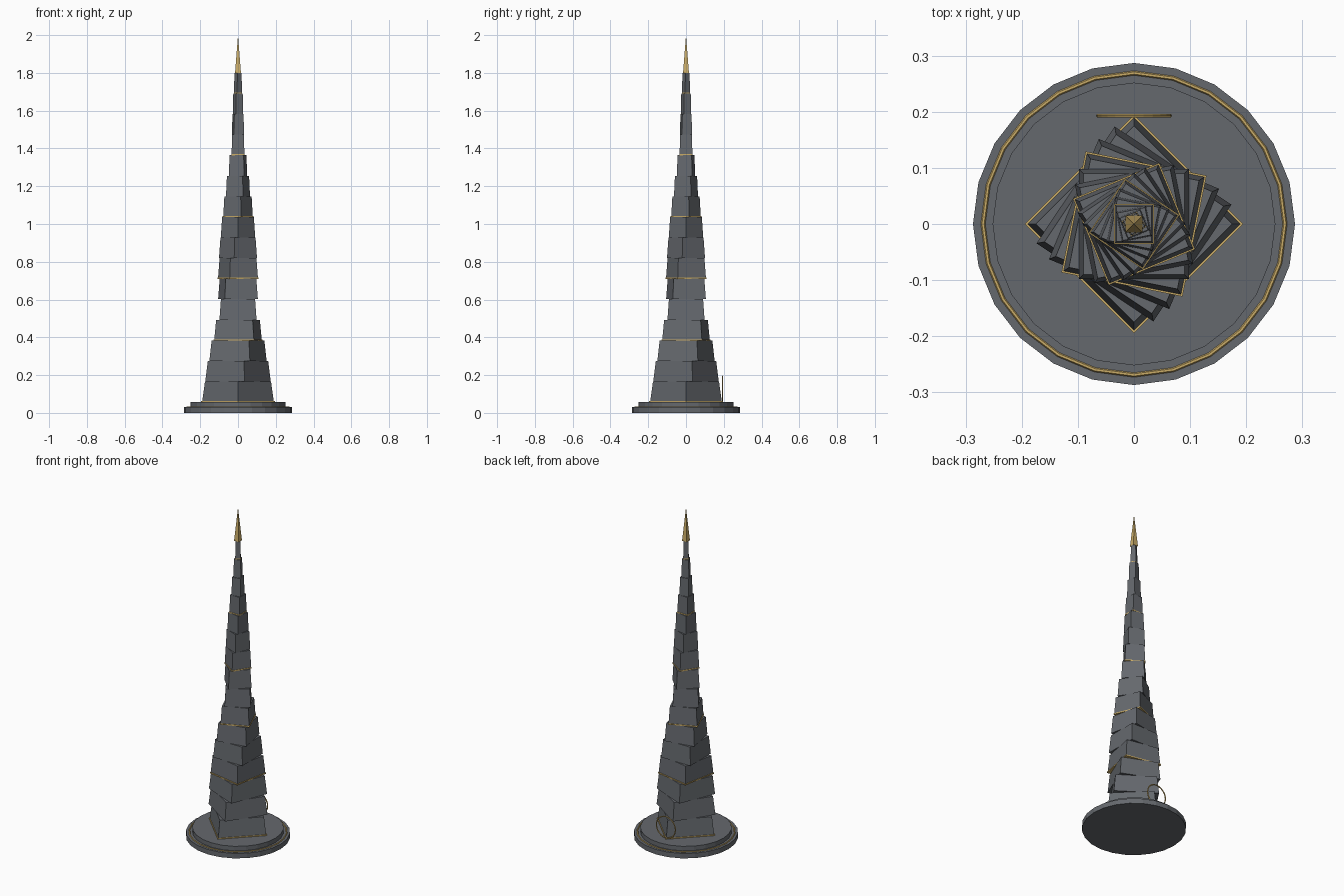
import bpy, math

if "Cube" in bpy.data.objects:
    bpy.data.objects.remove(bpy.data.objects["Cube"])

def material(name, rgb):
    m = bpy.data.materials.new(name)
    m.diffuse_color = (*rgb, 1)
    m.use_nodes = True
    m.node_tree.nodes["Principled BSDF"].inputs["Base Color"].default_value = m.diffuse_color
    return m

STONE = material("dark slate", (0.13, 0.14, 0.155))
GOLD = material("gold", (0.6, 0.42, 0.14))

def frustum(name, sides, r1, r2, z, h, turn, mat):
    """Cone or prism standing on height z, with one corner at angle turn."""
    bpy.ops.mesh.primitive_cone_add(vertices=sides, radius1=r1, radius2=r2, depth=h,
                                    location=(0, 0, z + h / 2),
                                    rotation=(0, 0, math.radians(turn)))
    ob = bpy.context.object
    ob.name = name
    ob.data.materials.append(mat)
    return ob

def ring(name, major, minor, loc, rot, segments):
    bpy.ops.mesh.primitive_torus_add(major_radius=major, minor_radius=minor,
                                     major_segments=segments, minor_segments=6,
                                     location=loc, rotation=rot)
    ob = bpy.context.object
    ob.name = name
    ob.data.materials.append(GOLD)

# Stepped round base with gold inlay
frustum("base_lower", 24, 0.287, 0.287, 0, 0.03, 0, STONE)
frustum("base_upper", 24, 0.252, 0.252, 0.03, 0.027, 0, STONE)
ring("base_gold_ring", 0.269, 0.004, (0, 0, 0.031), (0, 0, 0), 24)

# Twisting stack of tapered square blocks, gold trim under every third one
COUNT, Z0, Z1 = 16, 0.057, 1.8
STEP = (Z1 - Z0) / COUNT
for i in range(COUNT):
    r = 0.015 + 0.175 * (1 - i / COUNT) ** 1.2
    z, turn = Z0 + i * STEP, i * 180 / COUNT
    frustum(f"tower_block_{i + 1}", 4, r, r * 0.92, z, STEP, turn, STONE)
    if i % 3 == 0:
        t = r * 1.02 + 0.001
        frustum(f"gold_trim_{i // 3 + 1}", 4, t, t, z - 0.001, 0.007, turn, GOLD)

# Gold spire tip
frustum("spire_tip", 4, 0.022, 0, Z1, 2.0 - Z1, 45, GOLD)

# Upright gold ring at the back
ring("portal_ring", 0.064, 0.0035, (0, 0.193, 0.13), (math.pi / 2, 0, 0), 24)
